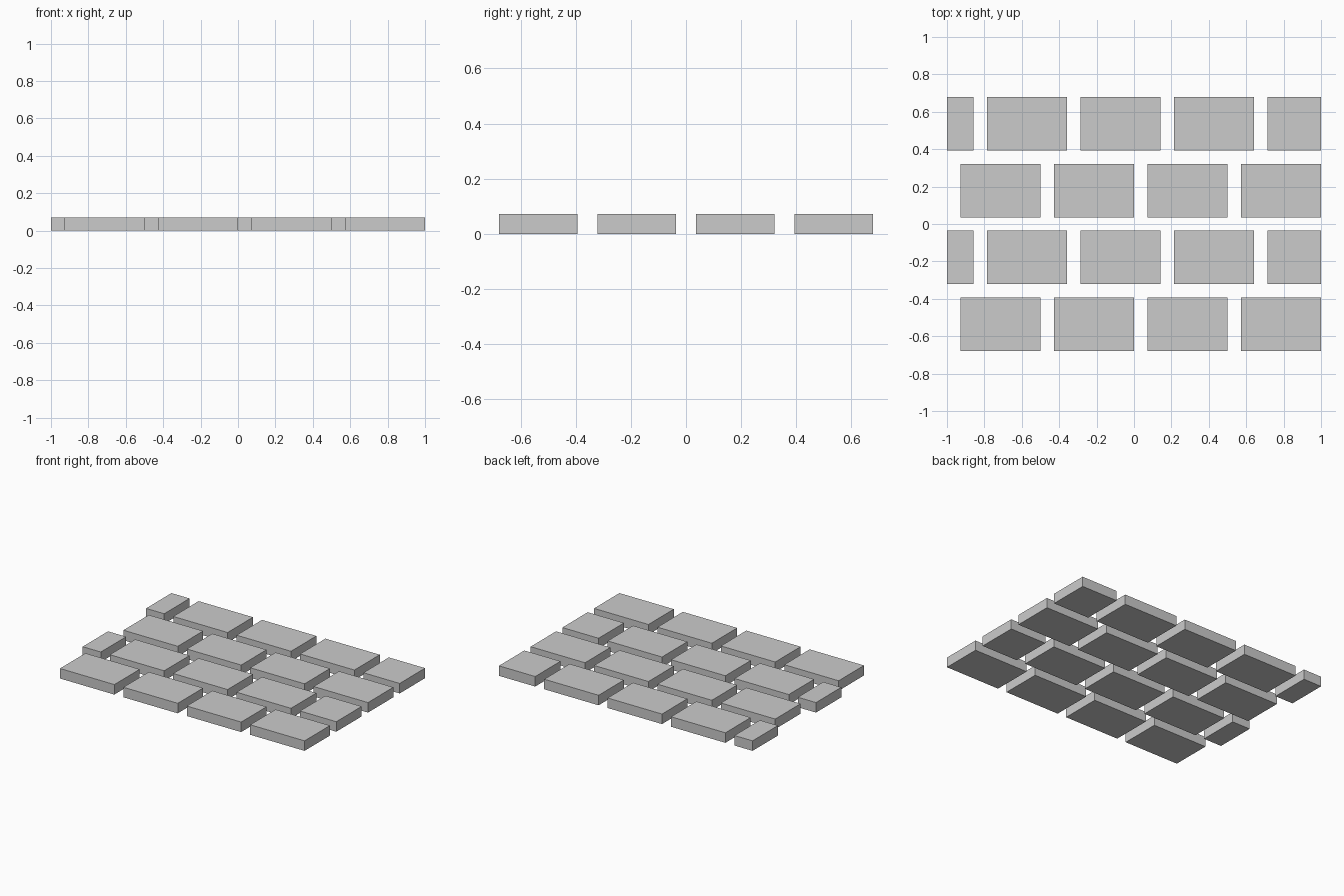
import bpy

if "Cube" in bpy.data.objects:
    bpy.data.objects.remove(bpy.data.objects["Cube"])

U = 1 / 14          # joint width and brick height; all sizes are multiples of it
DEPTH, PITCH = 4, 5  # brick depth and row pitch in units


def brick(name, x0, x1, y0):
    """Box spanning x0..x1, one brick deep, standing on z = 0 (grid units)."""
    bpy.ops.mesh.primitive_cube_add(
        size=1, location=((x0 + x1) / 2 * U, (y0 + DEPTH / 2) * U, U / 2))
    ob = bpy.context.object
    ob.name = name
    ob.scale = ((x1 - x0) * U, DEPTH * U, U)
    bpy.ops.object.transform_apply(location=False, rotation=False, scale=True)


# Running bond: rows of whole bricks alternate with rows cut at both ends
whole_row = [(-13, -7), (-6, 0), (1, 7), (8, 14)]
cut_row = [(-14, -12), (-11, -5), (-4, 2), (3, 9), (10, 14)]

for row in range(4):
    spans = cut_row if row % 2 else whole_row
    for i, (x0, x1) in enumerate(spans):
        brick(f"brick_row{row + 1}_{i + 1}", x0, x1, -9.5 + row * PITCH)
